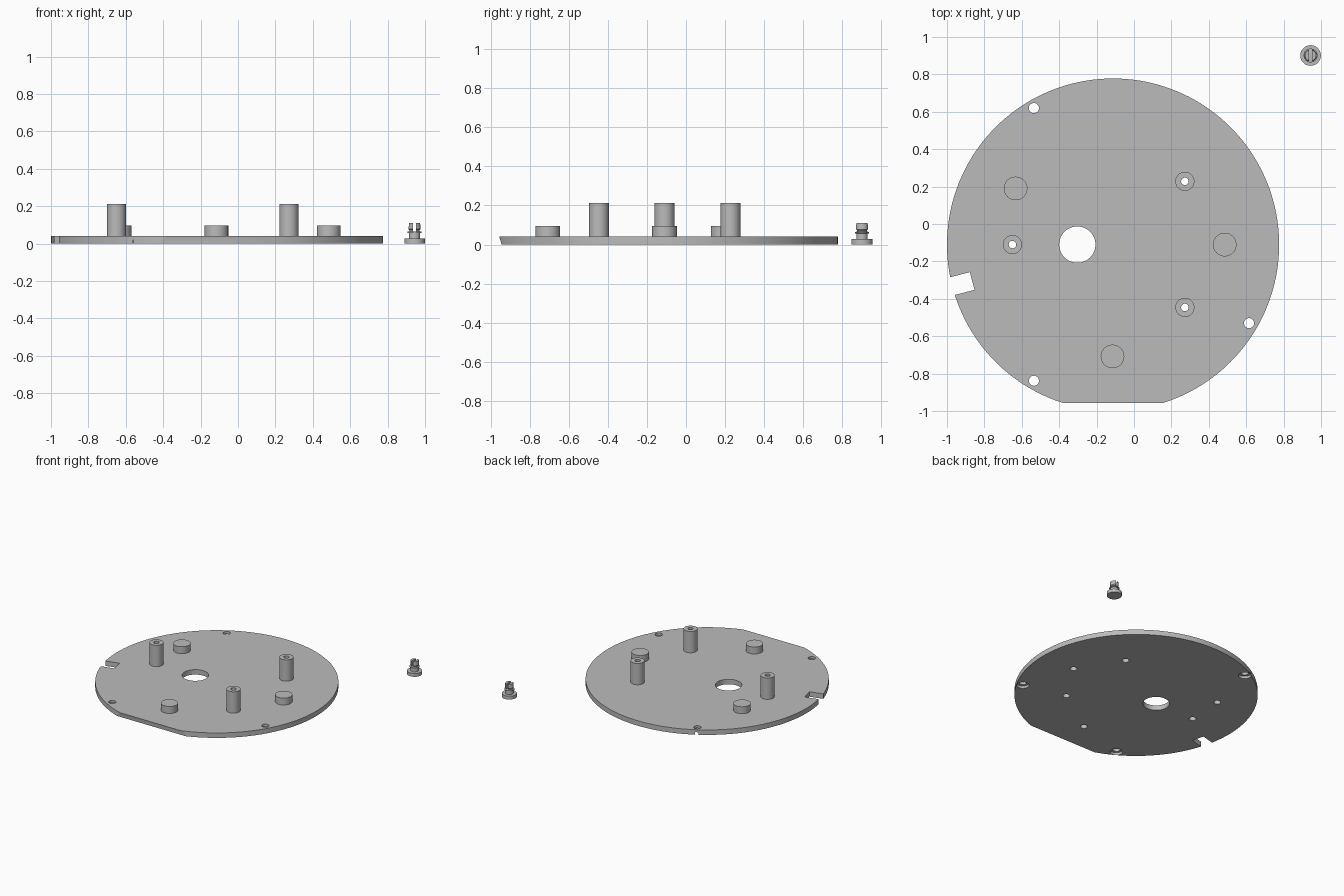
import bpy, bmesh, math
from mathutils import Matrix

if "Cube" in bpy.data.objects:
    bpy.data.objects.remove(bpy.data.objects["Cube"])

grey = bpy.data.materials.new("plain grey")
grey.diffuse_color = (0.5, 0.5, 0.5, 1)
grey.use_nodes = True
grey.node_tree.nodes["Principled BSDF"].inputs["Base Color"].default_value = grey.diffuse_color

CX, CY, R, T = -0.112, -0.11, 0.888, 0.04   # plate centre, radius, thickness


def make(name, bm):
    bmesh.ops.recalc_face_normals(bm, faces=bm.faces)
    me = bpy.data.meshes.new(name)
    bm.to_mesh(me)
    bm.free()
    me.materials.append(grey)
    ob = bpy.data.objects.new(name, me)
    bpy.context.collection.objects.link(ob)
    return ob


def lathe(name, profile, x, y, n=48, closed=False):
    """Revolve (radius, z) points; closed=True joins last point to first."""
    bm = bmesh.new()
    rings = []
    for r, z in profile:
        if r == 0:
            rings.append([bm.verts.new((x, y, z))] * n)
        else:
            rings.append([bm.verts.new((x + r * math.cos(2 * math.pi * i / n),
                                        y + r * math.sin(2 * math.pi * i / n), z))
                          for i in range(n)])
    pairs = list(zip(rings, rings[1:]))
    if closed:
        pairs.append((rings[-1], rings[0]))
    for a, b in pairs:
        for i in range(n):
            j = (i + 1) % n
            quad = list(dict.fromkeys((a[i], a[j], b[j], b[i])))
            bm.faces.new(quad)
    return make(name, bm)


def box(name, size, matrix):
    bm = bmesh.new()
    bmesh.ops.create_cube(bm, size=1, matrix=matrix @ Matrix.Diagonal((*size, 1)))
    return make(name, bm)


def cut(ob, cutter):
    mod = ob.modifiers.new("cut", 'BOOLEAN')
    mod.operation, mod.solver, mod.object = 'DIFFERENCE', 'EXACT', cutter
    dg = bpy.context.evaluated_depsgraph_get()
    me = bpy.data.meshes.new_from_object(ob.evaluated_get(dg))
    ob.modifiers.clear()
    ob.data = me
    bpy.data.objects.remove(cutter)


def drill(ob, x, y, r, z0=-0.1, z1=0.3, n=32):
    cut(ob, lathe("drill", [(0, z0), (r, z0), (r, z1), (0, z1)], x, y, n))


# Round plate with a slightly sloped flat along the front
bm = bmesh.new()
bmesh.ops.create_cone(bm, cap_ends=True, segments=160, radius1=R, radius2=R, depth=T,
                      matrix=Matrix.Translation((CX, CY, T / 2)))
res = bmesh.ops.bisect_plane(bm, geom=bm.verts[:] + bm.edges[:] + bm.faces[:],
                             plane_co=(0, -0.956, T), plane_no=(0, -1, -0.3),
                             clear_outer=True)
bmesh.ops.holes_fill(bm, edges=[e for e in bm.edges if e.is_boundary])
plate = make("base_plate", bm)

# Large opening and rim notch
drill(plate, -0.303, CY, 0.097, n=64)
a = math.radians(194.5)
d = 0.778 + 0.15
cut(plate, box("notch_cutter", (0.3, 0.098, 0.3),
               Matrix.Translation((CX + d * math.cos(a), CY + d * math.sin(a), 0))
               @ Matrix.Rotation(a, 4, 'Z')))

# Rim holes, counterbored from below
for x, y in [(-0.535, 0.62), (0.615, -0.53), (-0.535, -0.838)]:
    drill(plate, x, y, 0.027)
    drill(plate, x, y, 0.046, z1=0.02)

# Tall hollow posts
for i, (x, y) in enumerate([(-0.65, -0.11), (0.272, 0.228), (0.272, -0.446)]):
    drill(plate, x, y, 0.026)
    lathe(f"tall_post_{i + 1}",
          [(0.02, T), (0.051, T), (0.051, 0.212), (0.02, 0.212)], x, y, closed=True)

# Short studs, hollow from below
for i, (x, y) in enumerate([(-0.633, 0.19), (0.485, -0.11), (-0.115, -0.708)]):
    drill(plate, x, y, 0.026)
    lathe(f"short_stud_{i + 1}",
          [(0, 0.08), (0.026, 0.08), (0.026, T), (0.063, T), (0.063, 0.096), (0, 0.096)],
          x, y)

# Separate split snap pin
PX, PY = 0.944, 0.901
pin = lathe("snap_pin", [(0, 0), (0.055, 0), (0.055, 0.027), (0.029, 0.027),
                         (0.029, 0.056), (0.037, 0.058), (0.037, 0.064), (0.027, 0.066),
                         (0.027, 0.072), (0.032, 0.078), (0.030, 0.11), (0, 0.11)], PX, PY)
cut(pin, box("slot_cutter", (0.016, 0.2, 0.1), Matrix.Translation((PX, PY, 0.116))))

# Smooth round walls, sharp edges
for ob in bpy.data.objects:
    ob.select_set(True)
bpy.context.view_layer.objects.active = plate
bpy.ops.object.shade_smooth_by_angle(angle=math.radians(30))
